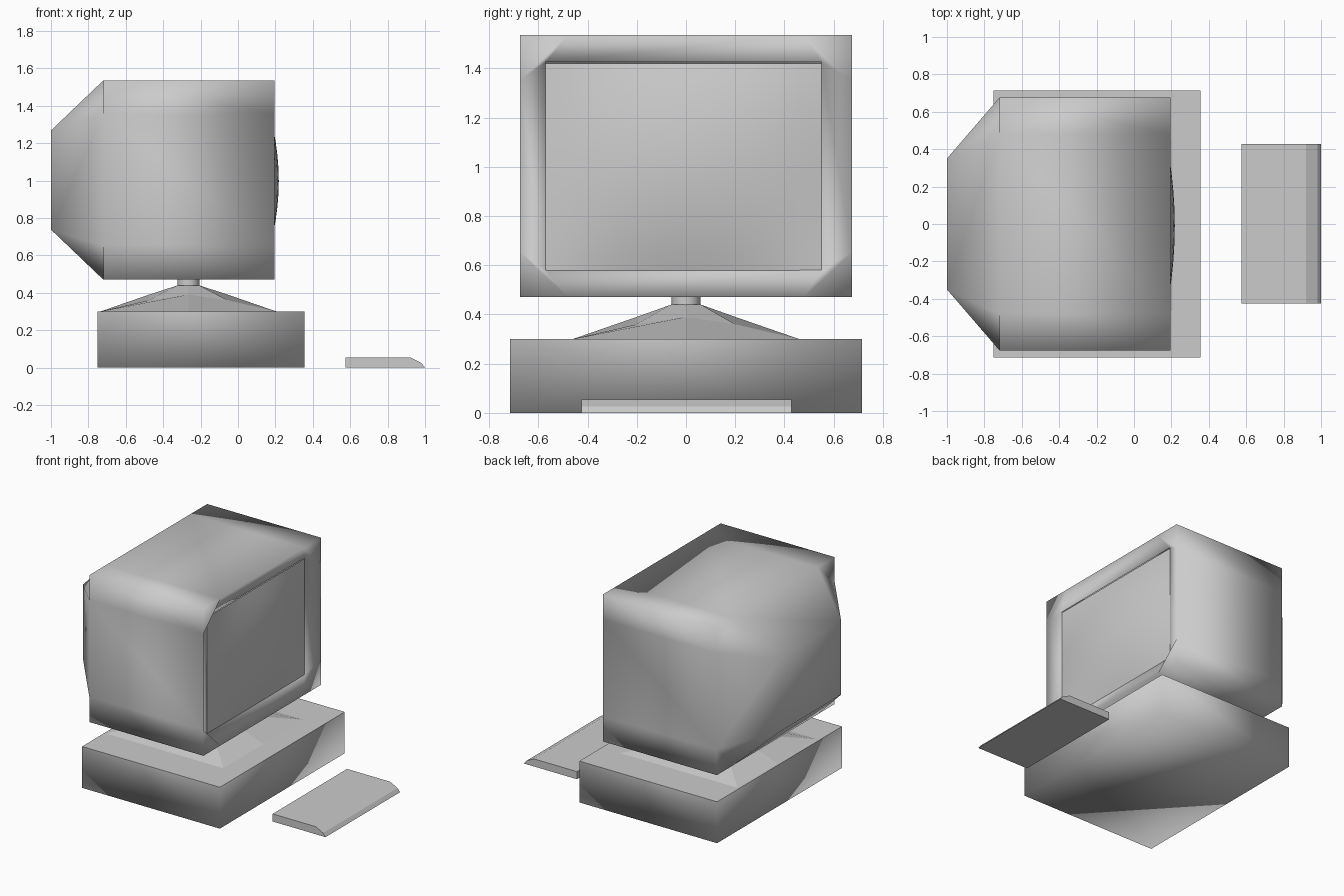
import bpy
import bmesh

if "Cube" in bpy.data.objects:
    bpy.data.objects.remove(bpy.data.objects["Cube"], do_unlink=True)

grey = bpy.data.materials.new("plain grey")
grey.use_nodes = True
grey.diffuse_color = (0.6, 0.6, 0.6, 1)
grey.node_tree.nodes["Principled BSDF"].inputs["Base Color"].default_value = (0.6, 0.6, 0.6, 1)


def finish(name, bm, smooth=True):
    """Turn a bmesh into a named, coloured object."""
    bmesh.ops.recalc_face_normals(bm, faces=bm.faces)
    mesh = bpy.data.meshes.new(name)
    for f in bm.faces:
        f.smooth = smooth
    bm.to_mesh(mesh)
    bm.free()
    mesh.materials.append(grey)
    obj = bpy.data.objects.new(name, mesh)
    bpy.context.collection.objects.link(obj)
    return obj


def ring(bm, points):
    return [bm.verts.new(p) for p in points]


def bridge(bm, a, b):
    """Join two rings that have the same number of points."""
    n = len(a)
    for i in range(n):
        j = (i + 1) % n
        bm.faces.new((a[i], a[j], b[j], b[i]))


# Monitor casing: each corner carries a point either side of it
MID_Z, HALF_Y, HALF_Z = 1.0025, 0.675, 0.5325
IN_Y, IN_Z = 0.48, 0.35
REAR, RIM = -0.72, 0.195
CORNERS = [(1, 1), (-1, 1), (-1, -1), (1, -1)]


def casing_ring(bm, x):
    points = []
    for sy, sz in CORNERS:
        trio = [(HALF_Y, IN_Z), (HALF_Y, HALF_Z), (IN_Y, HALF_Z)]
        if sy * sz < 0:
            trio.reverse()
        points += [(x, sy * y, MID_Z + sz * z) for y, z in trio]
    return ring(bm, points)


def rect(bm, x, half_y, half_z, mid_y=0, mid_z=MID_Z):
    return ring(bm, [(x, mid_y + sy * half_y, mid_z + sz * half_z) for sy, sz in CORNERS])


def taper(bm, outer, inner):
    """Run the eight-sided outline of a casing ring into a rectangle."""
    for i in range(4):
        a, corner, b = outer[3 * i:3 * i + 3]
        nxt = outer[(3 * i + 3) % 12]
        bm.faces.new((a, corner, b))
        bm.faces.new((a, b, inner[i]))
        bm.faces.new((b, nxt, inner[(i + 1) % 4], inner[i]))


bm = bmesh.new()
back, front = casing_ring(bm, REAR), casing_ring(bm, RIM)
bridge(bm, back, front)
rear_panel = rect(bm, -1, 0.35, 0.265)
taper(bm, back, rear_panel)
bm.faces.new(rear_panel)
taper(bm, front, rect(bm, 0.15, 0.56, 0.4225, -0.01))
finish("monitor_casing", bm)

# Bulging screen
bm = bmesh.new()
bmesh.ops.create_grid(bm, x_segments=12, y_segments=12, size=1)
for v in bm.verts:
    u, w = v.co.x, v.co.y
    v.co = (0.15 + 0.068 * (1 - u * u) * (1 - w * w), -0.01 + 0.56 * u, MID_Z - 0.005 + 0.4225 * w)
screen = finish("screen", bm)
if screen.data.polygons[0].normal.x < 0:
    screen.data.flip_normals()

# Neck
bpy.ops.mesh.primitive_cylinder_add(vertices=16, radius=0.058, depth=0.07, location=(-0.265, 0, 0.455))
neck = bpy.context.object
neck.name = "neck"
neck.data.materials.append(grey)
bpy.ops.object.shade_smooth_by_angle()

# Pedestal: pyramid whose corner ridges dip slightly
bm = bmesh.new()
rings = []
for hx, hy, side_z, corner_z in [(0.47, 0.46, 0.3, 0.3), (0.21, 0.2, 0.39, 0.36), (0.056, 0.06, 0.44, 0.44)]:
    points = []
    for sx, sy in [(1, 1), (0, 1), (-1, 1), (-1, 0), (-1, -1), (0, -1), (1, -1), (1, 0)]:
        points.append((-0.265 + sx * hx, sy * hy, corner_z if sx * sy else side_z))
    rings.append(ring(bm, points))
bridge(bm, rings[0], rings[1])
bridge(bm, rings[1], rings[2])
bm.faces.new(rings[0])
bm.faces.new(rings[2])
finish("pedestal", bm, smooth=False)

# Computer case: soft shading below, crisp top edge
bm = bmesh.new()
bmesh.ops.create_cube(bm, size=1)
for v in bm.verts:
    v.co = (-0.1975 + v.co.x * 1.105, v.co.y * 1.43, 0.15 + v.co.z * 0.3)
for e in bm.edges:
    e.smooth = not all(v.co.z > 0.2 for v in e.verts)
finish("computer_case", bm)

# Keyboard: side profile swept across
bm = bmesh.new()
profile = [(0.575, 0), (1, 0), (0.98, 0.025), (0.92, 0.055), (0.575, 0.055)]
sides = [ring(bm, [(x, y, z) for x, z in profile]) for y in (-0.425, 0.428)]
bridge(bm, *sides)
for side in sides:
    bm.faces.new(side)
finish("keyboard", bm, smooth=False)
